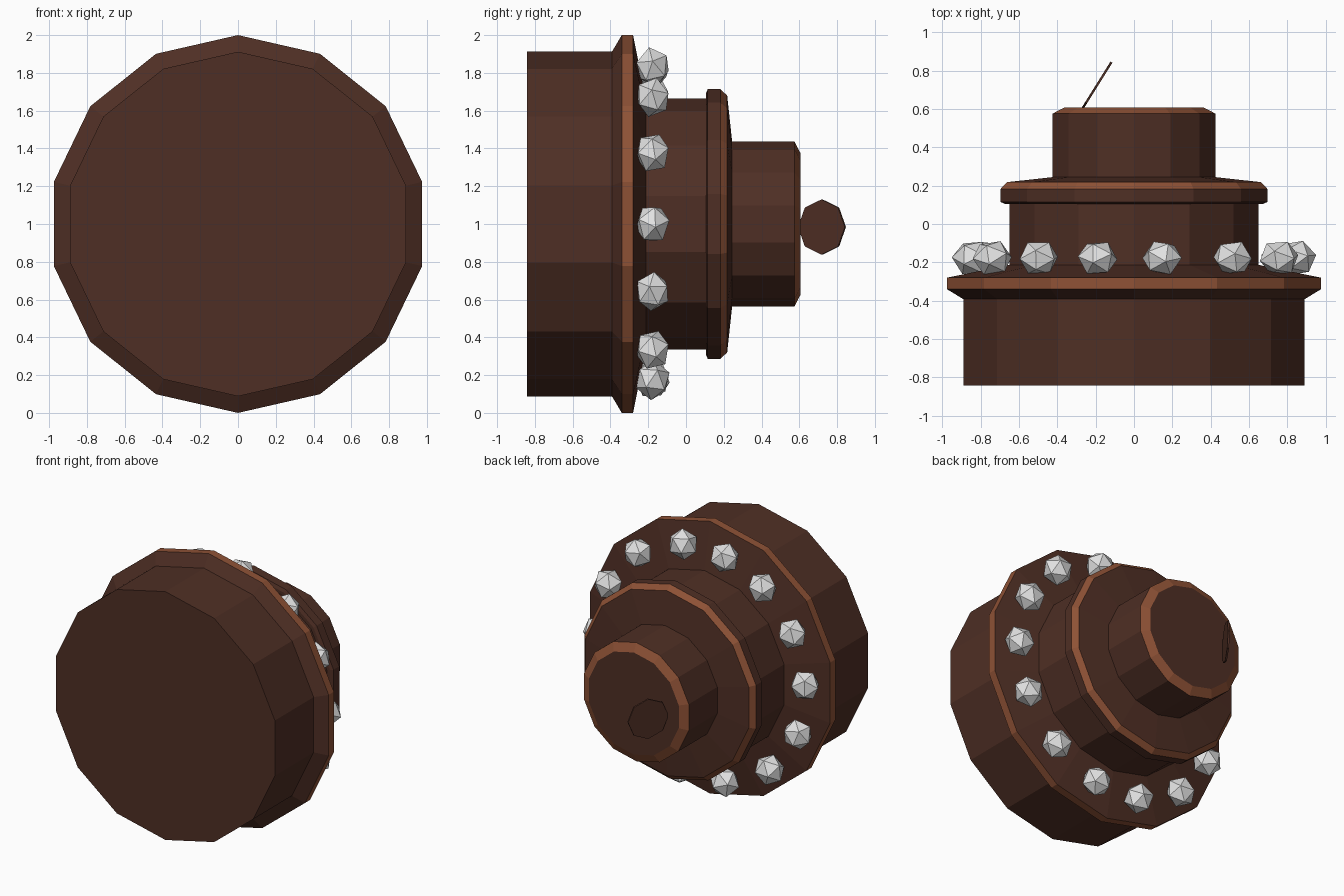
import bpy, bmesh, math, random
from mathutils import Matrix, Vector

if "Cube" in bpy.data.objects:
    bpy.data.objects.remove(bpy.data.objects["Cube"])

random.seed(4)
SIDES = 14


def material(name, rgb):
    m = bpy.data.materials.new(name)
    m.diffuse_color = (*rgb, 1)
    m.use_nodes = True
    m.node_tree.nodes["Principled BSDF"].inputs["Base Color"].default_value = m.diffuse_color
    return m


chocolate = material("dark chocolate", (0.078, 0.028, 0.018))
caramel = material("caramel trim", (0.27, 0.083, 0.036))
cream = material("white cream", (0.76, 0.76, 0.76))


def finish(name, bm, mats):
    bmesh.ops.recalc_face_normals(bm, faces=bm.faces)
    me = bpy.data.meshes.new(name)
    bm.to_mesh(me)
    bm.free()
    for m in mats:
        me.materials.append(m)
    ob = bpy.data.objects.new(name, me)
    bpy.context.collection.objects.link(ob)
    return ob


def lathe(name, profile, trim):
    """Spin (y, radius) points about the y axis; segment number trim gets the trim colour."""
    bm = bmesh.new()
    rings = []
    for y, r in profile:
        rings.append([bm.verts.new((r * math.sin(2 * math.pi * i / SIDES), y,
                                    1 + r * math.cos(2 * math.pi * i / SIDES)))
                      for i in range(SIDES)])
    for s, (a, b) in enumerate(zip(rings, rings[1:])):
        for i in range(SIDES):
            j = (i + 1) % SIDES
            f = bm.faces.new((a[i], a[j], b[j], b[i]))
            f.material_index = int(s == trim)
    bm.faces.new(rings[0])
    bm.faces.new(rings[-1])
    return finish(name, bm, [chocolate, caramel])


# three stacked tiers, lying on their side
lathe("bottom_tier", [(-0.842, 0.912), (-0.392, 0.912), (-0.34, 1.0),
                      (-0.28, 1.0), (-0.212, 0.66)], 2)
lathe("middle_tier", [(-0.215, 0.665), (0.105, 0.665), (0.105, 0.69), (0.115, 0.714),
                      (0.182, 0.714), (0.218, 0.68), (0.245, 0.43)], 4)
lathe("top_tier", [(0.24, 0.436), (0.575, 0.436), (0.606, 0.375)], 1)

# ring of faceted cream dollops on the bottom tier
angles = [10, 37.5, 63.5, 90, 115, 142, 168, -167, -139, -112, -86, -61, -36, -13]
for n, deg in enumerate(angles):
    a = math.radians(deg)
    bm = bmesh.new()
    bmesh.ops.create_icosphere(bm, subdivisions=1, radius=0.102)
    spin = Matrix.Rotation(random.uniform(0, 6.28), 4, Vector((1, random.random(), random.random())))
    place = Matrix.Translation((0.845 * math.sin(a), -0.177, 1 + 0.845 * math.cos(a)))
    bm.transform(place @ Matrix.Diagonal((1.05, 0.94, 1.05, 1)) @ spin)
    finish(f"cream_dollop_{n + 1}", bm, [cream])

# thin eight-sided chocolate coin standing on the top tier
bm = bmesh.new()
bmesh.ops.create_cone(bm, cap_ends=True, segments=8, radius1=0.146, radius2=0.146, depth=0.012)
axis_x = Vector((0.53, 0.848, 0)).normalized()
axis_y = Vector((0, 0, 1))
axis_z = axis_x.cross(axis_y)
turn = Matrix((axis_x, axis_y, axis_z)).transposed().to_4x4()
bm.transform(Matrix.Translation((-0.195, 0.72, 0.984)) @ turn)
finish("chocolate_coin", bm, [chocolate])
